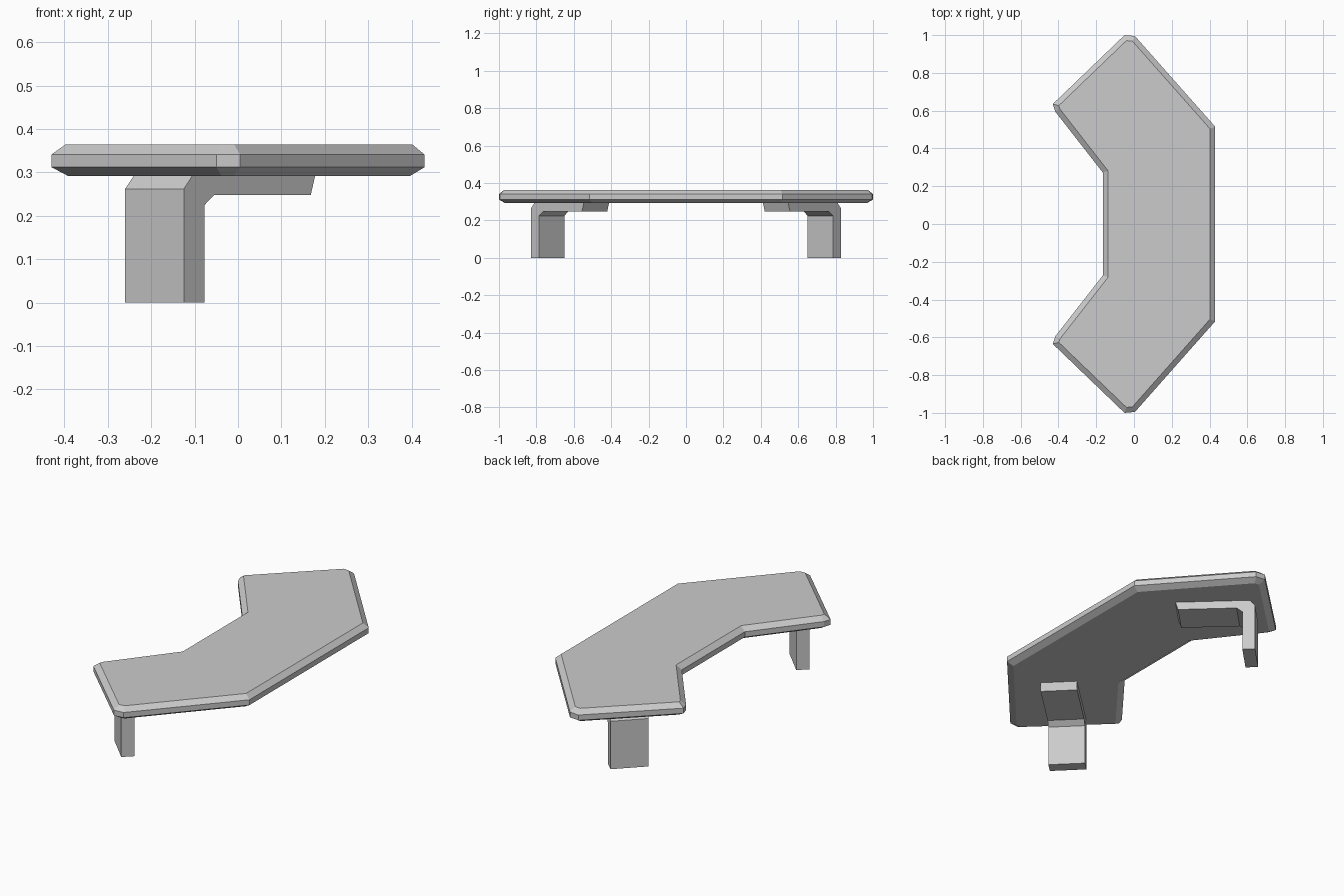
import bpy
from mathutils import Vector

if "Cube" in bpy.data.objects:
    bpy.data.objects.remove(bpy.data.objects["Cube"])


def make_object(name, verts, faces):
    mesh = bpy.data.meshes.new(name)
    mesh.from_pydata([tuple(v) for v in verts], [], faces)
    mesh.update()
    obj = bpy.data.objects.new(name, mesh)
    bpy.context.collection.objects.link(obj)
    return obj


def loft(name, rings):
    """Skin equal-sized rings and cap both ends."""
    n = len(rings[0])
    faces = [tuple(reversed(range(n))),
             tuple(range((len(rings) - 1) * n, len(rings) * n))]
    for r in range(len(rings) - 1):
        for i in range(n):
            j = (i + 1) % n
            faces.append((r * n + i, r * n + j, (r + 1) * n + j, (r + 1) * n + i))
    return make_object(name, [v for ring in rings for v in ring], faces)


def inset(points, d):
    """Mitred inward offset of a counter-clockwise outline."""
    out = []
    for i, p in enumerate(points):
        a = (p - points[i - 1]).normalized()
        b = (points[(i + 1) % len(points)] - p).normalized()
        na, nb = Vector((-a.y, a.x)), Vector((-b.y, b.x))
        out.append(p + (na + nb) * (d / (1 + na.dot(nb))))
    return out


# Angular crescent tabletop with chamfered rim
half = [(0.43, 0.515), (0.005, 0.995), (-0.05, 1.0),
        (-0.43, 0.635), (-0.417, 0.595), (-0.165, 0.272)]
outline = [Vector(p) for p in half] + [Vector((x, -y)) for x, y in reversed(half)]
layers = [(0.033, 0.292), (0.0, 0.312), (0.0, 0.341), (0.028, 0.364)]
loft("tabletop", [[(p.x, p.y, z) for p in inset(outline, d)] for d, z in layers])

# Bent plate legs: side profile (distance inward, height) swept across the width
profile = [(0, 0), (0.066, 0), (0.066, 0.225), (0.096, 0.248),
           (0.401, 0.248), (0.415, 0.293), (0.028, 0.293), (0, 0.262)]
inward = Vector((0.73, 0.683))
for name, side in (("front_leg", 1), ("back_leg", -1)):
    rings = []
    for corner in (Vector((-0.125, -0.83)), Vector((-0.26, -0.695))):
        ring = []
        for t, z in profile:
            p = corner + inward * t
            ring.append((p.x, p.y * side, z))
        rings.append(ring)
    if side < 0:
        rings.reverse()
    loft(name, rings)

# Consistent outward normals
import bmesh
for obj in bpy.context.collection.objects:
    bm = bmesh.new()
    bm.from_mesh(obj.data)
    bmesh.ops.recalc_face_normals(bm, faces=bm.faces)
    bm.to_mesh(obj.data)
    bm.free()
